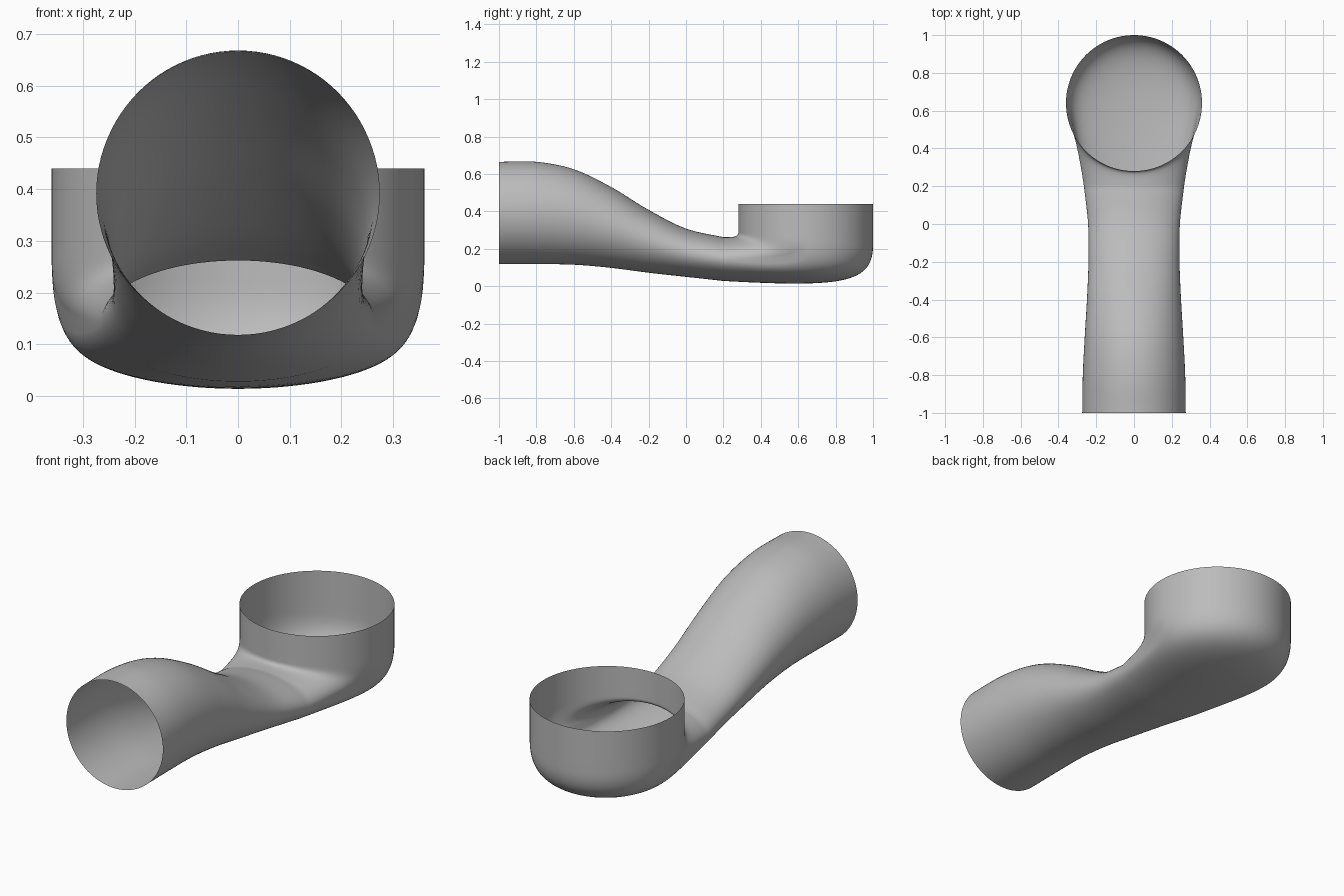
import bpy
import bmesh
import math
from mathutils import Vector

cube = bpy.data.objects.get("Cube")
if cube:
    bpy.data.objects.remove(cube, do_unlink=True)

SIDES = 96
RADIUS, CENTRE_Y, RIM_Z = 0.36, 0.64, 0.44

# Pipe stations: y, top z, bottom z, half width
STATIONS = [
    (-1.0, 0.665, 0.118, 0.274),
    (-0.8, 0.665, 0.118, 0.271),
    (-0.6, 0.625, 0.115, 0.261),
    (-0.4, 0.530, 0.098, 0.249),
    (-0.2, 0.408, 0.072, 0.241),
    (0.0, 0.308, 0.050, 0.243),
    (0.2, 0.262, 0.028, 0.265),
]


def smooth_stations(points, steps):
    """Catmull-Rom interpolation through the stations."""
    pts = [Vector(p) for p in points]
    pts = [pts[0] * 2 - pts[1]] + pts + [pts[-1] * 2 - pts[-2]]
    pts[0][1:] = points[0][1:]
    out = []
    for a, b, c, d in zip(pts, pts[1:], pts[2:], pts[3:]):
        for i in range(steps):
            t = i / steps
            out.append(0.5 * (2 * b + (c - a) * t + (2 * a - 5 * b + 4 * c - d) * t * t
                              + (3 * b - a - 3 * c + d) * t ** 3))
    return out + [pts[-2]]


def pipe_point(station, angle):
    y, top, bottom, half = station
    return Vector((half * math.sin(angle), y,
                   (top + bottom) / 2 + (top - bottom) / 2 * math.cos(angle)))


def elbow_path(angle, steps):
    """Bezier from the end of the pipe up into the cup wall."""
    s, c = math.sin(angle), math.cos(angle)
    start = pipe_point(STATIONS[-1], angle)
    end = Vector((RADIUS * s, CENTRE_Y - RADIUS * c, 0.255 + 0.035 * c))
    mid = (STATIONS[-1][1] + STATIONS[-1][2]) / 2
    # The underside flattens into the cup floor
    floor = start.z if c > 0 else mid * (1 - abs(c) ** 0.45) - 0.008 * abs(c)
    h1 = start.lerp(end, 0.8)
    h1.x = start.x + (end.x - start.x) * 0.55
    h1.z = floor
    h2 = Vector((end.x, end.y, floor + 0.1 * (end.z - floor)))
    path = []
    for i in range(1, steps + 1):
        t = i / steps
        u = 1 - t
        path.append(start * u ** 3 + h1 * 3 * u * u * t + h2 * 3 * u * t * t + end * t ** 3)
    # Straight cup wall up to the open rim
    for i in range(1, 5):
        path.append(Vector((end.x, end.y, end.z + (RIM_Z - end.z) * i / 4)))
    return path


# Single-walled duct: one long path per angle around the opening
stations = smooth_stations(STATIONS, 8)
bm = bmesh.new()
columns = []
for k in range(SIDES):
    angle = 2 * math.pi * k / SIDES
    path = [pipe_point(s, angle) for s in stations] + elbow_path(angle, 32)
    columns.append([bm.verts.new(p) for p in path])
for k in range(SIDES):
    left, right = columns[k], columns[(k + 1) % SIDES]
    for i in range(len(left) - 1):
        bm.faces.new((left[i], left[i + 1], right[i + 1], right[i]))
bm.normal_update()
# Turn the faces outward: the pipe's first top face must look up
bm.faces.ensure_lookup_table()
if bm.faces[0].normal.z < 0:
    bmesh.ops.reverse_faces(bm, faces=bm.faces[:])

mesh = bpy.data.meshes.new("duct_elbow")
bm.to_mesh(mesh)
bm.free()
duct = bpy.data.objects.new("duct_elbow", mesh)
bpy.context.collection.objects.link(duct)

# Plain grey
grey = bpy.data.materials.new("plain_grey")
grey.use_nodes = True
colour = (0.5, 0.5, 0.5, 1)
grey.diffuse_color = colour
grey.node_tree.nodes["Principled BSDF"].inputs["Base Color"].default_value = colour
mesh.materials.append(grey)

bpy.ops.object.select_all(action="DESELECT")
duct.select_set(True)
bpy.context.view_layer.objects.active = duct
bpy.ops.object.shade_smooth_by_angle(angle=math.radians(40))
